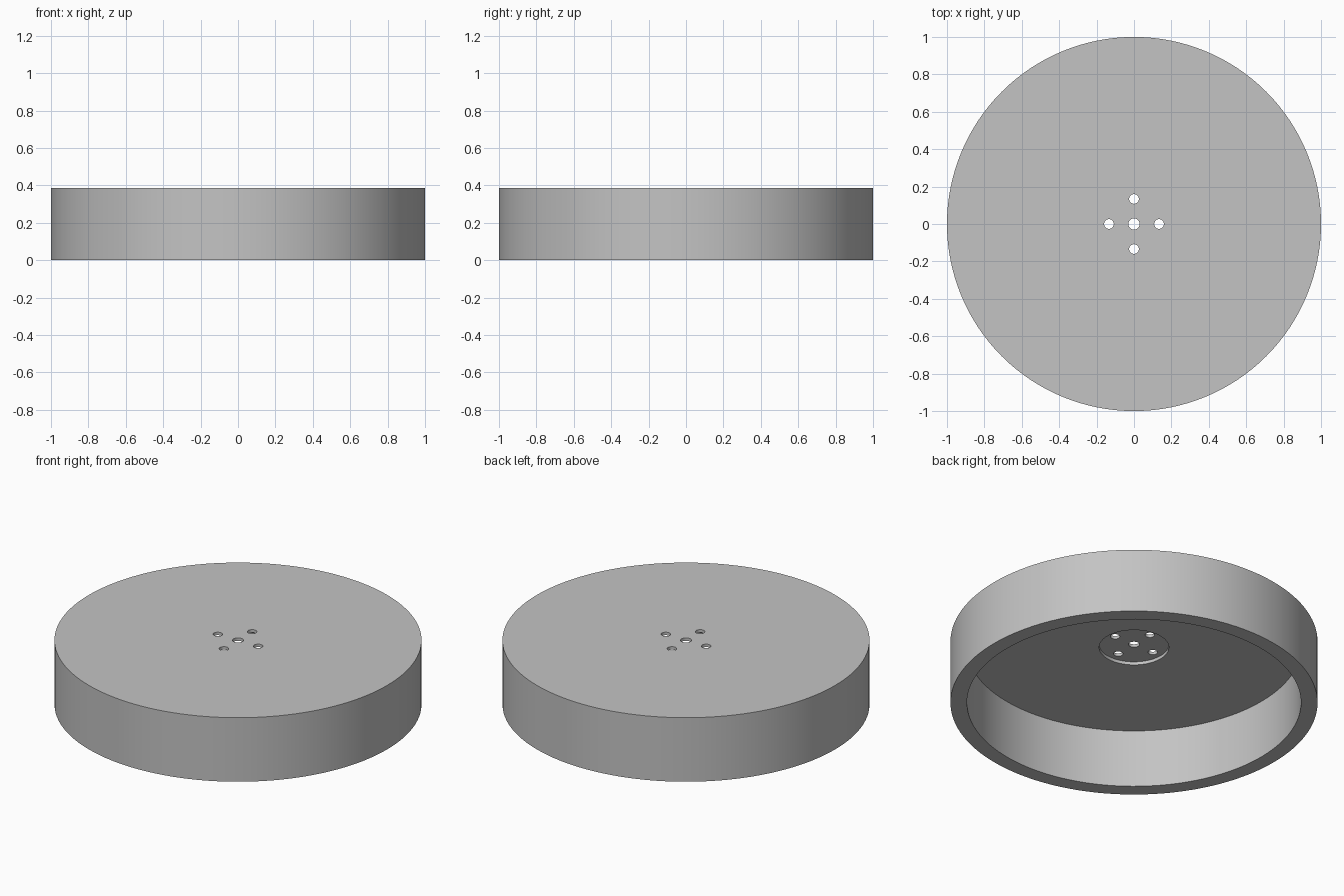
import bpy
import math

cube = bpy.data.objects.get("Cube")
if cube:
    bpy.data.objects.remove(cube, do_unlink=True)

HEIGHT = 0.385
CEILING = 0.348   # underside of the top plate
RECESS = 0.367    # floor of the shallow hub recess
HOLE_RING = 0.134

grey = bpy.data.materials.new("plain grey")
grey.use_nodes = True
colour = (0.55, 0.55, 0.55, 1)
grey.diffuse_color = colour
grey.node_tree.nodes["Principled BSDF"].inputs["Base Color"].default_value = colour


def cylinder(name, radius, low, high, x=0, y=0, sides=128):
    bpy.ops.mesh.primitive_cylinder_add(
        vertices=sides, radius=radius, depth=high - low,
        location=(x, y, (low + high) / 2))
    obj = bpy.context.object
    obj.name = name
    obj.data.materials.append(grey)
    return obj


# Solid drum
drum = cylinder("drum_cover", 1, 0, HEIGHT)

# Hollow underside, hub recess and centre hole
cutters = [
    cylinder("cavity_cutter", 0.91, -0.1, CEILING),
    cylinder("recess_cutter", 0.19, 0.2, RECESS, sides=64),
    cylinder("centre_hole_cutter", 0.03, 0.3, 0.5, sides=32),
]

# Four bolt holes around the centre
for i in range(4):
    a = i * math.pi / 2
    cutters.append(cylinder("bolt_hole_cutter", 0.026, 0.3, 0.5,
                            HOLE_RING * math.cos(a), HOLE_RING * math.sin(a), 32))

# Cut everything out of the drum
bpy.ops.object.select_all(action="DESELECT")
drum.select_set(True)
bpy.context.view_layer.objects.active = drum
for cutter in cutters:
    cutter.hide_render = True
    cut = drum.modifiers.new(cutter.name, "BOOLEAN")
    cut.operation = "DIFFERENCE"
    cut.solver = "EXACT"
    cut.object = cutter
    bpy.ops.object.modifier_apply(modifier=cut.name)
    bpy.data.objects.remove(cutter, do_unlink=True)

# Smooth round walls with crisp rims
bpy.ops.object.shade_smooth_by_angle(angle=math.radians(30))
